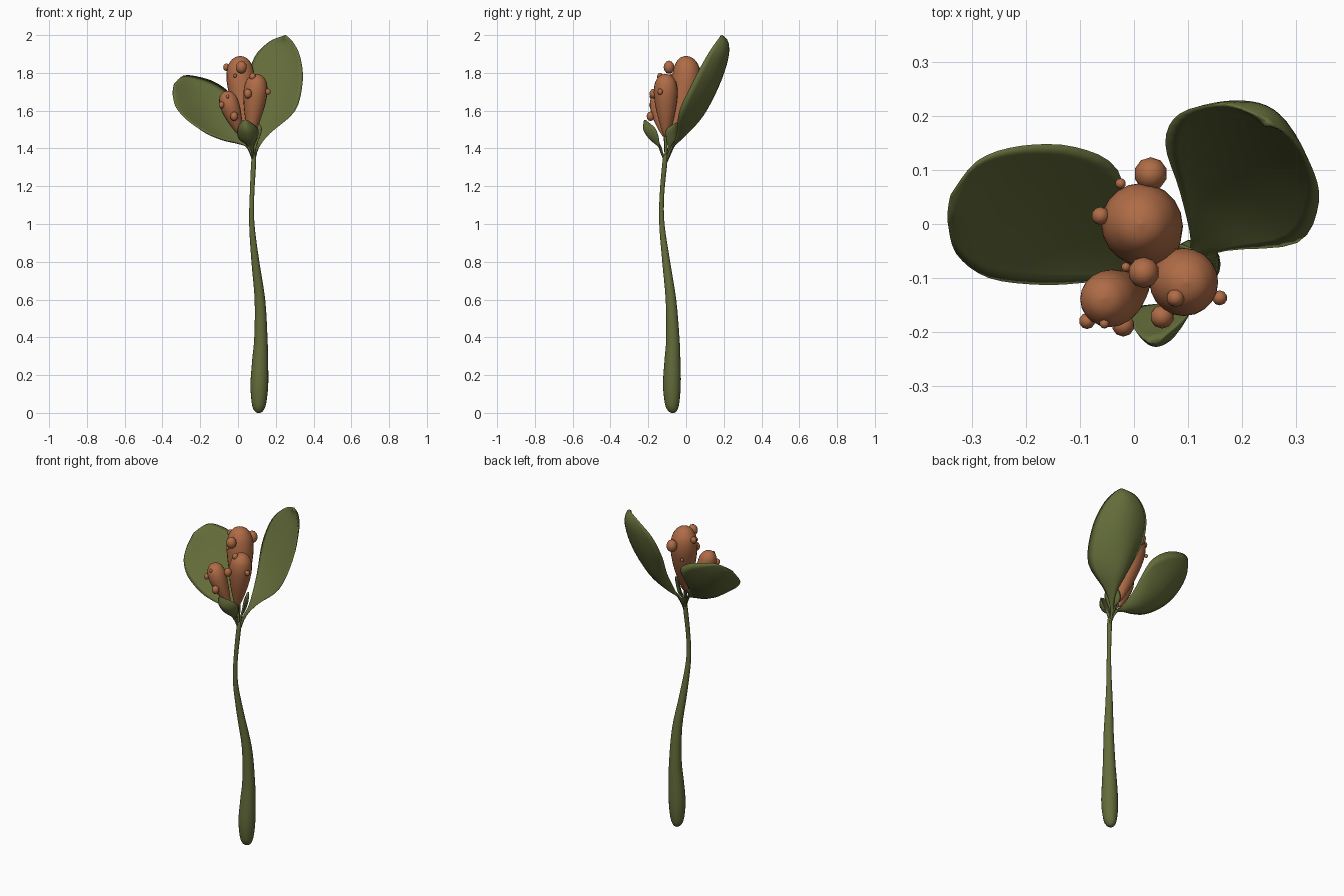
import bpy, bmesh, math
from mathutils import Vector

if "Cube" in bpy.data.objects:
    bpy.data.objects.remove(bpy.data.objects["Cube"])


def material(name, rgb):
    m = bpy.data.materials.new(name)
    m.diffuse_color = (*rgb, 1)
    m.use_nodes = True
    m.node_tree.nodes["Principled BSDF"].inputs["Base Color"].default_value = m.diffuse_color
    return m


GREEN = material("leaf green", (0.125, 0.15, 0.042))
ORANGE = material("bud orange", (0.43, 0.15, 0.062))


def finish(name, bm, mat):
    bmesh.ops.recalc_face_normals(bm, faces=bm.faces)
    me = bpy.data.meshes.new(name)
    bm.to_mesh(me)
    bm.free()
    me.materials.append(mat)
    for p in me.polygons:
        p.use_smooth = True
    ob = bpy.data.objects.new(name, me)
    bpy.context.collection.objects.link(ob)
    return ob


def spline(pts, steps):
    """Catmull-Rom curve through points of any dimension."""
    pts = [Vector(p) for p in pts]
    p = [pts[0]] + pts + [pts[-1]]
    out = []
    for i in range(1, len(p) - 2):
        a, b, c, d = p[i - 1:i + 3]
        for k in range(steps):
            t = k / steps
            out.append(0.5 * (2 * b + (c - a) * t + (2 * a - 5 * b + 4 * c - d) * t * t
                              + (3 * b - a - 3 * c + d) * t ** 3))
    return out + [pts[-1]]


def skin(bm, rings):
    """Join closed rings of points into a capped skin."""
    rings = [[bm.verts.new(v) for v in ring] for ring in rings]
    for a, b in zip(rings, rings[1:]):
        for i in range(len(a)):
            j = (i + 1) % len(a)
            bm.faces.new((a[i], a[j], b[j], b[i]))
    bm.faces.new(rings[0])
    bm.faces.new(rings[-1])


def tube(name, pts, mat, sides=20, steps=4):
    """Loft of level rings; each point is x, y, z, radius."""
    bm = bmesh.new()
    angles = [2 * math.pi * i / sides for i in range(sides)]
    skin(bm, [[(x + max(r, .001) * math.cos(a), y + max(r, .001) * math.sin(a), z) for a in angles]
              for x, y, z, r in spline(pts, steps)])
    return finish(name, bm, mat)


def leaf(name, rows, thick, fill=.5, steps=4, cols=12):
    """Lens-shaped blade; each row gives one edge, the outer midrib and the other edge.
    The inner side is flatter than the outer one by the share 'fill'."""
    edges = list(zip(*[spline([r[k] for r in rows], steps) for k in range(3)]))
    ts = [2 * c / cols - 1 for c in range(cols + 1)]
    rings = []
    for i, (l, s, r) in enumerate(edges):
        tangent = edges[min(i + 1, len(edges) - 1)][1] - edges[max(i - 1, 0)][1]
        n = (r - l).cross(tangent).normalized()
        cup = (l + r) / 2 - s
        lift = cup * fill + n * min(thick, (r - l).length)
        outer = [s + (r - l) * t / 2 + cup * t * t for t in ts]
        inner = [p + lift * (1 - t * t) for p, t in zip(outer, ts)]
        rings.append(outer + inner[-2:0:-1])
    bm = bmesh.new()
    skin(bm, rings)
    return finish(name, bm, GREEN)


def narrow(x, y, z, w, d):
    """Row for a thin leaf stalk, spread by w along direction d."""
    v = Vector(d) * w
    s = Vector((x, y, z))
    return (s - v, s, s + v)


# Stem
tube("stem", [(.11, -.07, 0, .008), (.11, -.072, .012, .024), (.111, -.074, .05, .038),
              (.113, -.075, .15, .047), (.117, -.072, .28, .042), (.121, -.07, .4, .035),
              (.116, -.08, .6, .028), (.092, -.105, .8, .021), (.073, -.128, 1, .014),
              (.074, -.128, 1.15, .012), (.083, -.112, 1.33, .013), (.084, -.109, 1.37, .006)], GREEN)

# Big right leaf
d = (.9, -.4, 0)
leaf("right_leaf", [
    narrow(.086, -.104, 1.32, .006, d), narrow(.10, -.07, 1.40, .01, d),
    ((.105, -.03, 1.48), (.135, -.005, 1.465), (.17, -.05, 1.48)),
    ((.085, .06, 1.6), (.175, .085, 1.57), (.303, -.035, 1.6)),
    ((.058, .15, 1.75), (.215, .165, 1.73), (.343, .04, 1.76)),
    ((.085, .205, 1.88), (.235, .213, 1.87), (.328, .11, 1.89)),
    ((.165, .222, 1.965), (.25, .217, 1.95), (.29, .16, 1.965)),
    ((.245, .195, 1.998), (.25, .19, 2.0), (.255, .185, 1.998))], .014)

# Big left leaf
d = (0, .7, .7)
leaf("left_leaf", [
    narrow(.08, -.108, 1.32, .006, d), narrow(.05, -.088, 1.405, .01, d),
    ((.003, -.1, 1.428), (-.005, -.06, 1.437), (0, -.02, 1.51)),
    ((-.08, -.108, 1.448), (-.08, -.005, 1.485), (-.03, .10, 1.67)),
    ((-.17, -.113, 1.482), (-.175, .03, 1.545), (-.11, .143, 1.745)),
    ((-.27, -.1, 1.55), (-.27, .05, 1.63), (-.21, .145, 1.78)),
    ((-.33, -.055, 1.62), (-.325, .05, 1.695), (-.29, .118, 1.785)),
    ((-.346, .005, 1.685), (-.345, .03, 1.71), (-.34, .055, 1.74))], .014)

# Small leaves
d = (-.9, -.4, 0)
leaf("small_front_leaf", [
    narrow(.084, -.114, 1.33, .006, d), narrow(.075, -.14, 1.40, .009, d),
    ((.105, -.145, 1.46), (.06, -.195, 1.45), (.004, -.155, 1.45)),
    ((.103, -.165, 1.51), (.05, -.226, 1.5), (-.002, -.19, 1.51)),
    ((.05, -.215, 1.55), (.04, -.222, 1.552), (.025, -.22, 1.55))], .014)
d = (.4, -.9, 0)
leaf("small_side_leaf", [
    narrow(.086, -.106, 1.33, .006, d), narrow(.092, -.09, 1.40, .009, d),
    ((.065, -.045, 1.45), (.098, -.06, 1.44), (.112, -.105, 1.45)),
    ((.075, -.034, 1.5), (.118, -.065, 1.5), (.125, -.105, 1.5)),
    ((.107, -.045, 1.535), (.11, -.05, 1.537), (.112, -.055, 1.535))], .012)

# Three buds, each on a curved axis with a short stalk
PROFILE = [(0, .12), (.05, .3), (.18, .55), (.35, .8), (.53, .96), (.68, 1), (.82, .9), (.92, .66),
           (.975, .38), (1, .02)]
BUDS = [("tall_bud", (.055, -.07, 1.46), (.006, .018, 1.73), (.012, .0, 1.89), .075),
        ("right_bud", (.068, -.105, 1.46), (.095, -.108, 1.67), (.097, -.108, 1.795), .063),
        ("left_bud", (.02, -.112, 1.46), (-.05, -.145, 1.6), (-.055, -.138, 1.705), .053)]
for name, base, mid, top, r in BUDS:
    b, m, t = Vector(base), Vector(mid), Vector(top)
    tube(name, [(*b.lerp(m, f).lerp(m.lerp(t, f), f), r * k) for f, k in PROFILE], ORANGE)
    tube(name + "_stalk", [(.083, -.108, 1.35, .006), (*(b + Vector((0, 0, .02))), .008)], GREEN, 10)

# Round bumps on the buds: x, y, z, radius
BUMPS = [(.031, .093, 1.80, .031), (.018, -.09, 1.83, .029), (-.062, .015, 1.83, .017),
         (-.025, .075, 1.72, .01), (-.015, -.08, 1.785, .009), (.052, -.172, 1.69, .022),
         (.077, -.137, 1.78, .017), (.159, -.137, 1.70, .014), (-.087, -.18, 1.63, .015),
         (-.02, -.188, 1.57, .021), (-.055, -.185, 1.675, .009)]
for i, (x, y, z, r) in enumerate(BUMPS):
    bm = bmesh.new()
    bmesh.ops.create_icosphere(bm, subdivisions=2, radius=r)
    bmesh.ops.scale(bm, vec=(1, 1, 1.2), verts=bm.verts)
    bmesh.ops.translate(bm, vec=(x, y, z), verts=bm.verts)
    finish(f"bump_{i + 1}", bm, ORANGE)
